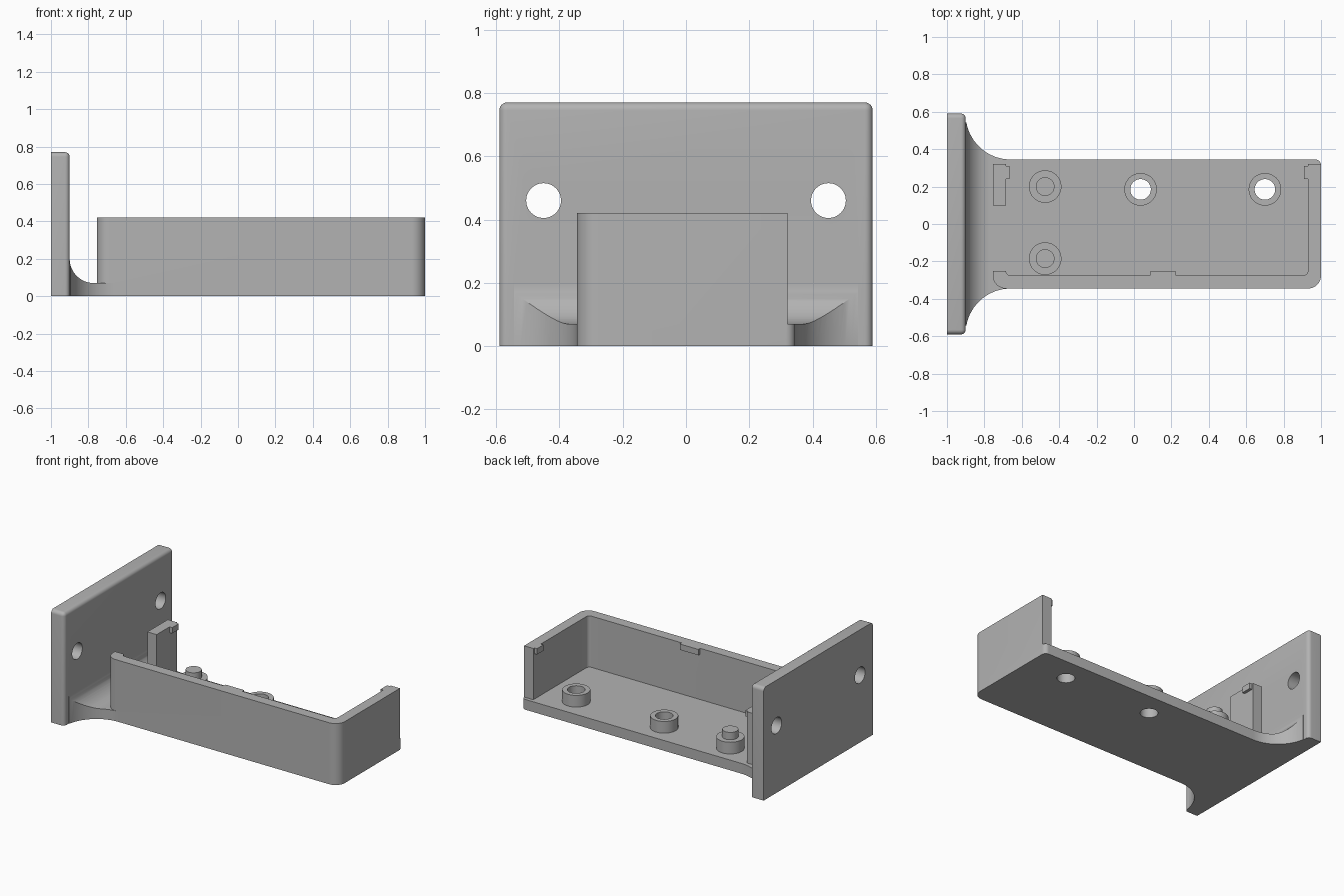
import bpy, bmesh, math
from mathutils import Vector

cube = bpy.data.objects.get("Cube")
if cube:
    bpy.data.objects.remove(cube)

grey = bpy.data.materials.new("plain grey")
grey.use_nodes = True
colour = (0.45, 0.45, 0.45, 1)
grey.diffuse_color = colour
grey.node_tree.nodes["Principled BSDF"].inputs["Base Color"].default_value = colour


def make(name, bm):
    bmesh.ops.recalc_face_normals(bm, faces=bm.faces)
    mesh = bpy.data.meshes.new(name)
    bm.to_mesh(mesh)
    bm.free()
    mesh.materials.append(grey)
    ob = bpy.data.objects.new(name, mesh)
    bpy.context.collection.objects.link(ob)
    return ob


def prism(name, points, low, high, axis="z"):
    """Extrude an outline along z (points are x, y) or along y (points are x, z)."""
    bm = bmesh.new()
    place = (lambda p: (p[0], p[1], low)) if axis == "z" else (lambda p: (p[0], low, p[1]))
    face = bm.faces.new([bm.verts.new(place(p)) for p in points])
    ext = bmesh.ops.extrude_face_region(bm, geom=[face])["geom"]
    move = Vector((0, 0, high - low)) if axis == "z" else Vector((0, high - low, 0))
    bmesh.ops.translate(bm, vec=move, verts=[g for g in ext if isinstance(g, bmesh.types.BMVert)])
    return make(name, bm)


def arc(cx, cy, r, start, end, n=16):
    angles = [math.radians(start + (end - start) * i / n) for i in range(n + 1)]
    return [(cx + r * math.cos(a), cy + r * math.sin(a)) for a in angles]


def box(name, x0, x1, y0, y1, z0, z1):
    return prism(name, [(x0, y0), (x1, y0), (x1, y1), (x0, y1)], z0, z1)


def disc(name, x, y, r, z0, z1):
    return prism(name, arc(x, y, r, 0, 352.5, 47), z0, z1)


def combine(target, tool, operation):
    mod = target.modifiers.new(operation.lower(), "BOOLEAN")
    mod.operation, mod.solver, mod.object = operation, "EXACT", tool
    bpy.context.view_layer.objects.active = target
    bpy.ops.object.modifier_apply(modifier=mod.name)
    bpy.data.objects.remove(tool)


FLOOR, RIM, SIDE, BACK = 0.07, 0.42, 0.345, 0.32

# Floor outline with flared root, cut to a profile that sweeps up into the plate
outline = ([(-0.95, -0.543)] + arc(-0.66, -0.585, 0.24, 170, 90)
           + arc(0.93, -0.275, 0.07, -90, 0) + arc(0.97, 0.315, 0.03, 0, 90, 8)
           + arc(-0.66, 0.585, 0.24, 270, 190) + [(-0.95, 0.543)])
bracket = prism("bracket", outline, 0, 0.3)
sweep = [(-1.1, -0.1), (1.1, -0.1), (1.1, FLOOR)] + arc(-0.77, 0.2, 0.13, 270, 180) + [(-1.1, 0.2)]
combine(bracket, prism("sweep", sweep, -1, 1, "y"), "INTERSECT")

# Upright mounting plate with softened front, side and top edges
plate = box("plate", -1, -0.9, -0.59, 0.59, 0, 0.77)
bm = bmesh.new()
bm.from_mesh(plate.data)
edges = [e for e in bm.edges
         if any(v.co.z > 0.1 for v in e.verts) and any(v.co.x > -0.95 for v in e.verts)]
bmesh.ops.bevel(bm, geom=edges, offset=0.025, segments=6, profile=0.5, affect="EDGES")
bm.to_mesh(plate.data)
bm.free()
combine(bracket, plate, "UNION")

# Tray walls: front and right run, plus the short left piece beyond the gap
run = ([(-0.755, -0.25)] + arc(-0.685, -0.275, 0.07, 180, 270)
       + arc(0.93, -0.275, 0.07, -90, 0) + [(1, BACK), (0.93, BACK)]
       + arc(0.905, -0.25, 0.025, 0, -90, 8) + arc(-0.66, -0.25, 0.025, 270, 180, 8))
combine(bracket, prism("wall_run", run, FLOOR, RIM), "UNION")
combine(bracket, box("left_wall", -0.755, -0.685, 0.1, BACK, 0.05, RIM), "UNION")

# Raised bosses, two with locating pegs and two with screw holes
for x, y in ((-0.475, 0.2), (-0.475, -0.185)):
    combine(bracket, disc("boss", x, y, 0.087, 0.04, 0.15), "UNION")
    combine(bracket, disc("peg", x, y, 0.05, 0.1, 0.2), "UNION")
for x in (0.035, 0.7):
    combine(bracket, disc("boss", x, 0.185, 0.087, 0.04, 0.15), "UNION")
    combine(bracket, disc("screw_hole", x, 0.185, 0.055, -0.1, 0.3), "DIFFERENCE")

# Mounting holes through the plate
for y in (-0.45, 0.45):
    hole = disc("mount_hole", 0, 0, 0.055, -0.1, 0.1)
    hole.data.transform(hole.matrix_world.Rotation(math.pi / 2, 4, "Y"))
    hole.data.transform(hole.matrix_world.Translation((-0.95, y, 0.46)))
    combine(bracket, hole, "DIFFERENCE")

# Small snap clips along the rim
for clip in (box("left_clip", -0.7, -0.665, 0.24, 0.31, 0.38, RIM),
             box("right_clip", 0.91, 0.95, 0.24, 0.31, 0.38, RIM),
             box("front_clip", 0.085, 0.225, -0.29, -0.255, 0.38, RIM)):
    combine(bracket, clip, "UNION")

bpy.ops.object.select_all(action="DESELECT")
bracket.select_set(True)
bpy.context.view_layer.objects.active = bracket
bpy.ops.object.shade_smooth_by_angle(angle=math.radians(30))
